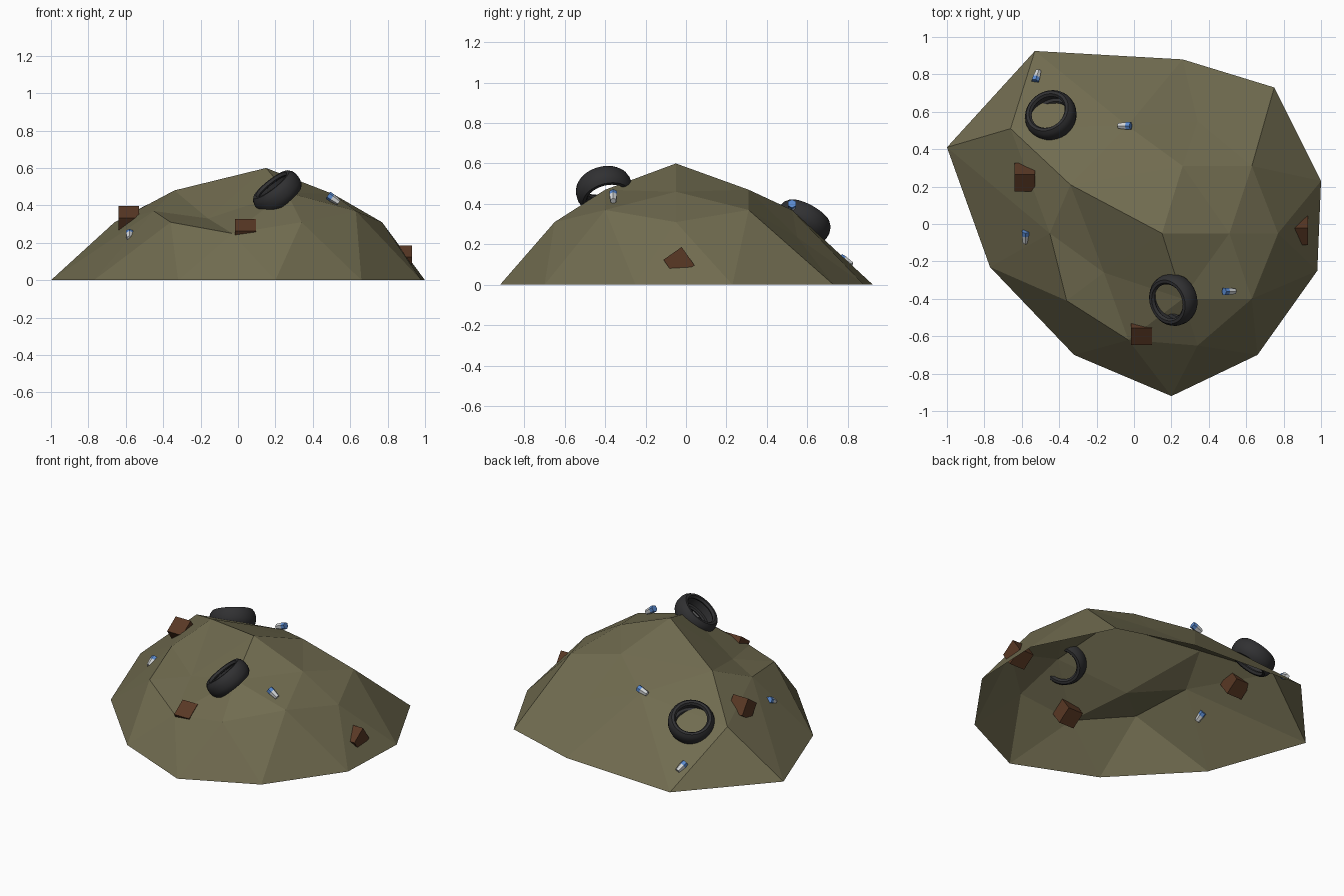
import bpy, bmesh, math
from mathutils import Vector, Matrix

if "Cube" in bpy.data.objects:
    bpy.data.objects.remove(bpy.data.objects["Cube"])


def material(name, color):
    m = bpy.data.materials.new(name)
    m.diffuse_color = (*color, 1)
    m.use_nodes = True
    m.node_tree.nodes["Principled BSDF"].inputs["Base Color"].default_value = m.diffuse_color
    return m


EARTH = material("earth", (0.165, 0.15, 0.08))
RUBBER = material("rubber", (0.03, 0.03, 0.032))
RUST = material("rust", (0.10, 0.04, 0.018))
WHITE = material("can_white", (0.65, 0.67, 0.68))
BLUE = material("can_blue", (0.10, 0.25, 0.62))


def make_object(name, bm, *mats):
    bmesh.ops.recalc_face_normals(bm, faces=bm.faces)
    mesh = bpy.data.meshes.new(name)
    bm.to_mesh(mesh)
    bm.free()
    ob = bpy.data.objects.new(name, mesh)
    bpy.context.collection.objects.link(ob)
    for m in mats:
        mesh.materials.append(m)
    return ob


def align(center, axis):
    """Matrix placing local z along an axis at a centre."""
    q = Vector(axis).normalized().to_track_quat('Z', 'Y')
    return Matrix.Translation(center) @ q.to_matrix().to_4x4()


# Mound: open half of a distorted icosphere, rings of 10, 10, 5 and a peak
base = [(1, .23), (.75, .73), (.26, .88), (-.53, .925), (-1, .41),
        (-.77, -.23), (-.32, -.70), (.2, -.92), (.66, -.70), (.98, -.25)]
middle = [(.77, -.05, .31), (.63, .31, .37), (.34, .55, .235), (-.035, .525, .37),
          (-.66, .51, .31), (-.45, -.05, .37), (-.36, -.41, .31),
          (-.03, -.62, .25), (.34, -.65, .31), (.63, -.40, .37)]
upper = [(.51, -.05, .46), (.26, .31, .47), (-.34, .21, .48),
         (-.16, -.26, .33), (.26, -.40, .47)]
bm = bmesh.new()
B = [bm.verts.new((x, y, 0)) for x, y in base]
M = [bm.verts.new(p) for p in middle]
U = [bm.verts.new(p) for p in upper]
peak = bm.verts.new((.15, -.05, .6))
for i in range(10):
    j = (i + 1) % 10
    bm.faces.new((B[i - 1], B[i], M[i]))
    bm.faces.new((M[i], B[i], M[j]))
for k in range(5):
    n, i = (k + 1) % 5, 2 * k
    bm.faces.new((U[k], M[i], M[i + 1]))
    bm.faces.new((U[k], M[i - 1], M[i]))
    bm.faces.new((U[k], M[i + 1], U[n]))
    bm.faces.new((U[k], U[n], peak))
make_object("mound", bm, EARTH)


# Tires: rounded hollow profile spun about the axle
def tire(name, center, axis, segments=32):
    profile = [(.094, -.040), (.104, -.054), (.120, -.054), (.133, -.038), (.140, -.015),
               (.140, .015), (.133, .038), (.120, .054), (.104, .054), (.094, .040),
               (.100, .030), (.116, .026), (.116, -.026), (.100, -.030)]
    bm = bmesh.new()
    rings = []
    for s in range(segments):
        a = 2 * math.pi * s / segments
        rings.append([bm.verts.new((r * math.cos(a), r * math.sin(a), z)) for r, z in profile])
    for s in range(segments):
        r0, r1 = rings[s - 1], rings[s]
        for i in range(len(profile)):
            bm.faces.new((r0[i - 1], r1[i - 1], r1[i], r0[i]))
    bm.transform(align(center, axis))
    ob = make_object(name, bm, RUBBER)
    bpy.ops.object.select_all(action='DESELECT')
    ob.select_set(True)
    bpy.context.view_layer.objects.active = ob
    bpy.ops.object.shade_smooth_by_angle(angle=math.radians(40))


tire("tire_front", (.21, -.405, .47), (-.60, -.22, .77))
tire("tire_back", (-.445, .58, .31), (-.35, .45, .82))

# Rusty boxes half buried in the slope
for i, c in enumerate([(-.585, .25, .32), (.04, -.57, .25), (.875, -.035, .11)]):
    bm = bmesh.new()
    bmesh.ops.create_cube(bm, size=.11,
                          matrix=Matrix.Translation(c) @ Matrix.Rotation(math.radians(35), 4, 'X'))
    make_object(f"rusty_box_{i + 1}", bm, RUST)

# Small six-sided cans, white body with blue end
cans = [((-.58, -.07, .24), (0, .85, .45)), ((.51, -.36, .435), (-.8, 0, .55)),
        ((-.05, .525, .39), (.85, 0, .3)), ((-.52, .79, .115), (-.25, -.8, .5))]
for i, (c, axis) in enumerate(cans):
    bm = bmesh.new()
    for r1, r2, depth, z, slot in [(.016, .022, .045, -.013, 0), (.022, .022, .025, .022, 1)]:
        old = set(bm.faces)
        bmesh.ops.create_cone(bm, cap_ends=True, segments=6, radius1=r1, radius2=r2,
                              depth=depth, matrix=Matrix.Translation((0, 0, z)))
        for f in set(bm.faces) - old:
            f.material_index = slot
    bm.transform(align(c, axis))
    make_object(f"litter_can_{i + 1}", bm, WHITE, BLUE)
